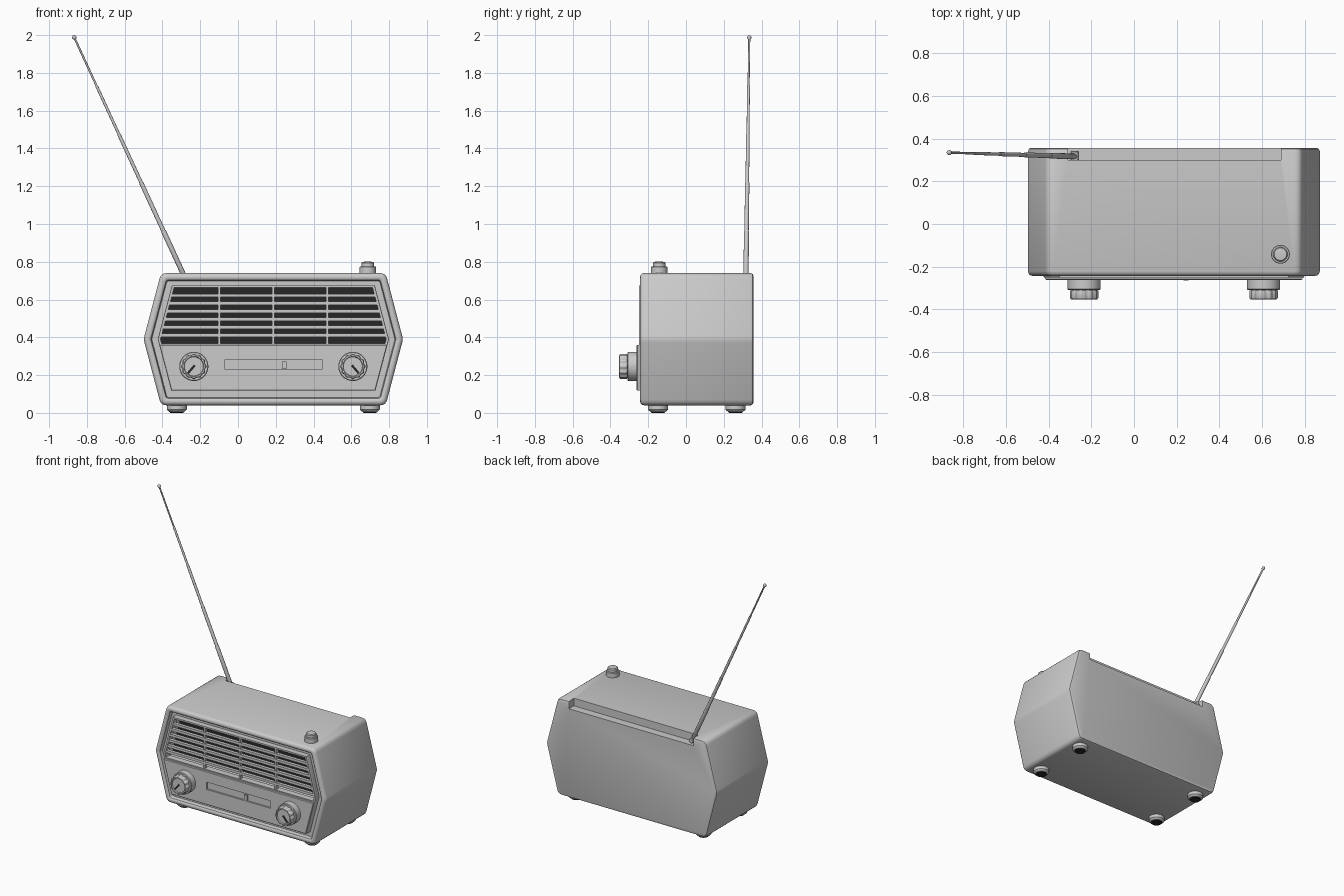
import bpy, bmesh, math
from mathutils import Vector

if "Cube" in bpy.data.objects:
    bpy.data.objects.remove(bpy.data.objects["Cube"])

CX = 0.187                      # centre line of the cabinet
dark = bpy.data.materials.new("dark")
dark.diffuse_color = (0.02, 0.02, 0.02, 1)
dark.use_nodes = True
dark.node_tree.nodes["Principled BSDF"].inputs["Base Color"].default_value = dark.diffuse_color


def loft(name, loops, wrap=False, mat=None, angle=35):
    """Skin a list of equal-length point loops; cap the ends unless wrapped."""
    bm = bmesh.new()
    rows = [[bm.verts.new(p) for p in loop] for loop in loops]
    n = len(rows[0])
    pairs = list(zip(rows, rows[1:])) + ([(rows[-1], rows[0])] if wrap else [])
    for a, b in pairs:
        for i in range(n):
            j = (i + 1) % n
            bm.faces.new((a[i], a[j], b[j], b[i]))
    if not wrap:
        bm.faces.new(rows[0])
        bm.faces.new(rows[-1])
    bmesh.ops.recalc_face_normals(bm, faces=bm.faces)
    me = bpy.data.meshes.new(name)
    bm.to_mesh(me)
    bm.free()
    ob = bpy.data.objects.new(name, me)
    bpy.context.collection.objects.link(ob)
    if mat:
        me.materials.append(mat)
    smooth(ob, angle)
    return ob


def smooth(ob, angle=35):
    bpy.ops.object.select_all(action='DESELECT')
    ob.select_set(True)
    bpy.context.view_layer.objects.active = ob
    bpy.ops.object.shade_smooth_by_angle(angle=math.radians(angle))


def slab(name, outline, y0, y1, mat=None):
    """Extrude an x/z outline between two depths."""
    return loft(name, [[(x, y, z) for x, z in outline] for y in (y0, y1)], mat=mat)


def box(name, x0, x1, y0, y1, z0, z1, mat=None):
    return slab(name, [(x0, z0), (x1, z0), (x1, z1), (x0, z1)], y0, y1, mat)


def lathe(name, profile, origin, axis, n=32, mat=None):
    """Profile rows are (radius, height[, scallop depth]) along the axis."""
    q = Vector(axis).to_track_quat('Z', 'Y')
    loops = []
    for r, h, *s in profile:
        loop = []
        for i in range(n):
            a = 2 * math.pi * i / n
            k = r + (s[0] * math.cos(12 * a) if s else 0)
            loop.append(Vector(origin) + q @ Vector((k * math.cos(a), k * math.sin(a), h)))
        loops.append(loop)
    return loft(name, loops, mat=mat)


def cut(ob, cutter):
    m = ob.modifiers.new("cut", 'BOOLEAN')
    m.object, m.solver = cutter, 'EXACT'
    bpy.context.view_layer.objects.active = ob
    bpy.ops.object.modifier_apply(modifier=m.name)
    bpy.data.objects.remove(cutter)
    smooth(ob)


def half_width(z, inset=0.0):
    return 0.687 - abs(z - 0.39) * 0.263 - inset


def outline(zs, inset):
    """Symmetrical x/z outline following the cabinet's pointed sides."""
    right = [(CX + half_width(z, inset), z) for z in zs]
    return right + [(2 * CX - x, z) for x, z in reversed(right)]


def cabinet_loop(d, y):
    """Cabinet outline inset by d with rounded corners."""
    pts = [Vector(p) for p in outline((0.04, 0.39, 0.74), 0)]
    n, ins = len(pts), []
    for i, p in enumerate(pts):
        e1, e2 = (p - pts[i - 1]).normalized(), (pts[(i + 1) % n] - p).normalized()
        n1, n2 = Vector((e1.y, -e1.x)), Vector((e2.y, -e2.x))
        ins.append(p - d * (n1 + n2) / (1 + n1.dot(n2)))
    out = []
    for i, p in enumerate(ins):
        r = max(0.03 - 0.5 * d, 0.006) * (0.6 if i in (1, 4) else 1)
        a = p + (ins[i - 1] - p).normalized() * r
        b = p + (ins[(i + 1) % n] - p).normalized() * r
        for k in range(5):
            t = k / 4
            v = a * (1 - t) ** 2 + p * 2 * t * (1 - t) + b * t * t
            out.append((v.x, y, v.y))
    return out


# cabinet shell with rounded rim, groove and speaker cavity
body = loft("cabinet", [cabinet_loop(d, y) for d, y in (
    (0.015, 0.357), (0.005, 0.353), (0, 0.342), (0, -0.222), (0.003, -0.232),
    (0.010, -0.240), (0.020, -0.243), (0.030, -0.242), (0.037, -0.236),
    (0.042, -0.210), (0.078, -0.210), (0.080, -0.140))])
# channel along the top back edge where the antenna folds away
cut(body, box("antenna_channel", -0.31, 0.69, 0.30, 0.42, 0.685, 0.85))

# grille frame, slats and dividers over a dark backing
zo, zi = (0.36, 0.39, 0.675), (0.368, 0.39, 0.664)
ring = [(zo, 0.075, -0.205), (zo, 0.075, -0.246), (zo, 0.077, -0.25),
        (zi, 0.09, -0.25), (zi, 0.09, -0.205)]
loft("grille_frame", [[(x, y, z) for x, z in outline(zs, d)] for zs, d, y in ring], wrap=True)
pitch = (0.664 - 0.368) / 7
for i in range(1, 7):
    z = 0.368 + pitch * i
    slab("grille_slat", outline((z - 0.009, z + 0.009), 0.085), -0.248, -0.225)
for dx in (-0.286, 0, 0.286):
    box("grille_divider", CX + dx - 0.006, CX + dx + 0.006, -0.246, -0.222, 0.362, 0.67)
slab("grille_backing", outline((0.35, 0.39, 0.68), 0.08), -0.15, -0.142, dark)

# control panel with sunken tuning dial and its needle
zp = (0.118, 0.36)
panel = loft("control_panel", [[(x, y, z) for x, z in outline(zs, d)] for zs, d, y in (
    (zp, 0.075, -0.13), (zp, 0.075, -0.258), ((0.122, 0.356), 0.079, -0.262))])
cut(panel, box("dial_recess", -0.07, 0.445, -0.30, -0.25, 0.23, 0.283))
box("dial_needle", 0.232, 0.256, -0.264, -0.245, 0.232, 0.272)

# pair of scalloped knobs with pointer marks
for side in (-1, 1):
    kx, kz = CX + side * 0.421, 0.246
    lathe("knob", [(0.077, 0), (0.077, 0.046), (0.073, 0.05), (0.060, 0.05),
                   (0.064, 0.053, 0.003), (0.064, 0.086, 0.003), (0.060, 0.093, 0.002),
                   (0.053, 0.094), (0.050, 0.086)], (kx, -0.26, kz), (0, -1, 0), 96)
    d = Vector((side * 0.65, -0.76)) if side > 0 else Vector((-0.65, -0.76))
    p = Vector((-d.y, d.x)) * 0.006
    a, b, c = Vector((kx, kz)) - d * 0.008, Vector((kx, kz)) + d * 0.047, p
    slab("knob_pointer", [tuple(v) for v in (a - c, b - c, b + c, a + c)], -0.34, -0.349, dark)

# power button on top
lathe("button", [(0.044, 0), (0.044, 0.037), (0.041, 0.04), (0.034, 0.04), (0.034, 0.058),
                 (0.029, 0.064), (0.015, 0.066)], (0.687, -0.142, 0.735), (0, 0, 1))

# four feet with dark undersides
for dx in (-0.511, 0.511):
    for y in (-0.148, 0.262):
        lathe("foot", [(0.053, 0.05), (0.053, 0.018), (0.048, 0.012), (0.040, 0.006)],
              (CX + dx, y, 0), (0, 0, 1))
        lathe("foot_pad", [(0.036, 0.012), (0.036, 0.002), (0.034, 0)],
              (CX + dx, y, 0), (0, 0, 1), mat=dark)

# telescopic antenna with ball tip and pivot
base, tip = Vector((-0.276, 0.317, 0.705)), Vector((-0.867, 0.335, 1.988))
L = (tip - base).length
radii = (0.0135, 0.0115, 0.0095, 0.0075, 0.0055)
prof = [(0.008, -0.008)]
for i, r in enumerate(radii):
    prof += [(r, L * i / 5), (r, L * (i + 1) / 5 - (0.012 if i == 4 else 0))]
prof += [(0.012 * math.sin(t), L - 0.012 * math.cos(t))
         for t in (math.radians(a) for a in (35, 60, 90, 120, 150, 172))]
lathe("antenna", prof, base, tip - base, 16)
lathe("antenna_pivot", [(0.018, 0), (0.018, 0.04), (0.014, 0.044)],
      (-0.278, 0.298, 0.705), (0, 1, 0), 20)
